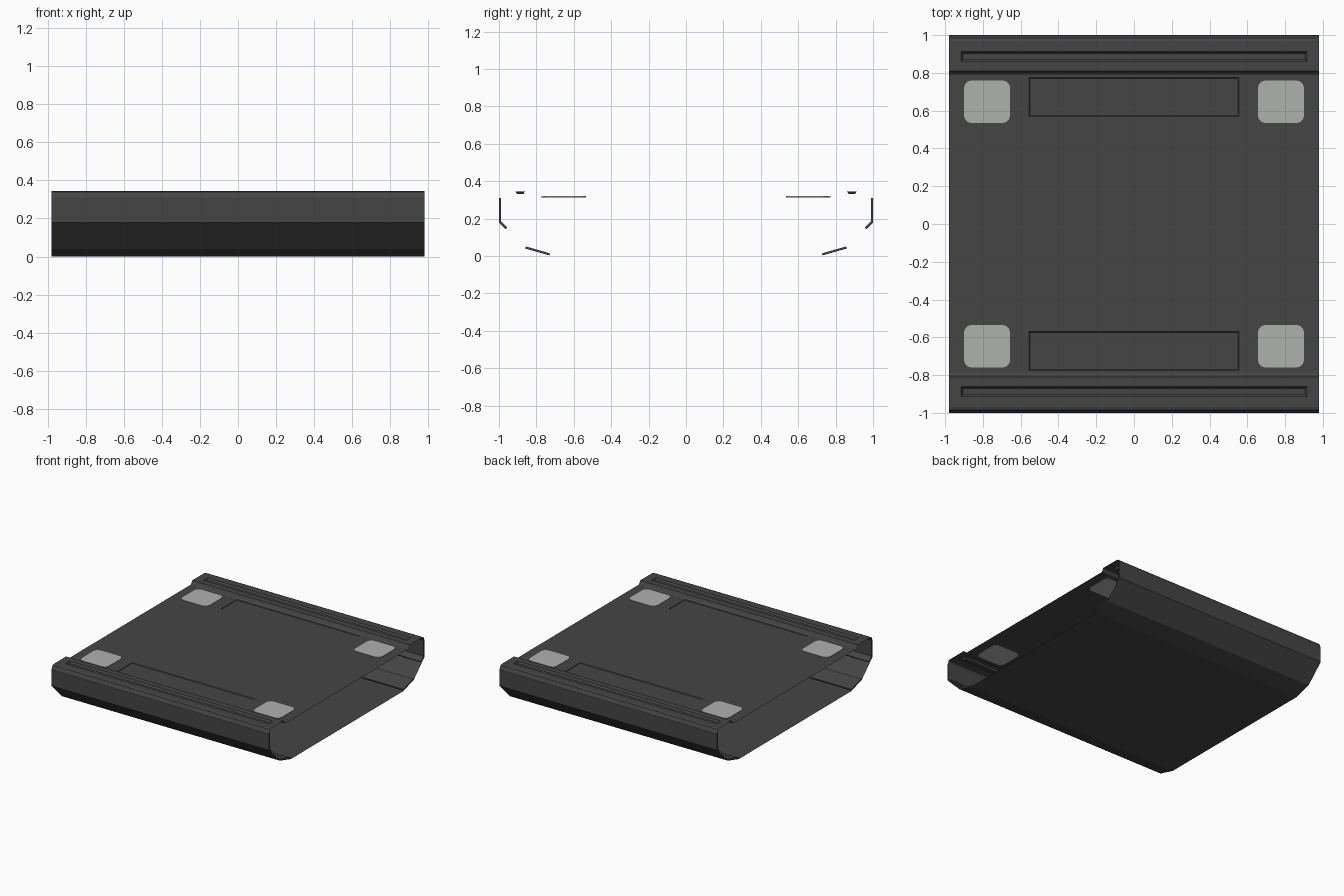
import bpy, bmesh

if "Cube" in bpy.data.objects:
    bpy.data.objects.remove(bpy.data.objects["Cube"])

W = 0.98  # half width; every profile runs the full width


def material(name, rgb):
    m = bpy.data.materials.new(name)
    m.diffuse_color = (*rgb, 1)
    m.use_nodes = True
    m.node_tree.nodes["Principled BSDF"].inputs["Base Color"].default_value = m.diffuse_color
    return m


DARK = material("charcoal", (0.06, 0.06, 0.06))
PALE = material("pale_grey", (0.43, 0.44, 0.43))


def finish(name, bm, mat, mirror_x=False):
    """Turn a bmesh into an object mirrored front to back."""
    me = bpy.data.meshes.new(name)
    bm.to_mesh(me)
    bm.free()
    me.materials.append(mat)
    ob = bpy.data.objects.new(name, me)
    bpy.context.collection.objects.link(ob)
    mod = ob.modifiers.new("mirror", 'MIRROR')
    mod.use_axis = (mirror_x, True, False)
    return ob


def sheet(name, profile):
    """Open sheet swept along x from a (y, z) profile."""
    bm = bmesh.new()
    rows = [[bm.verts.new((x, y, z)) for x in (-W, W)] for y, z in profile]
    for a, b in zip(rows, rows[1:]):
        bm.faces.new((a[0], a[1], b[1], b[0]))
    finish(name, bm, DARK)


def prism(name, outline):
    """Closed bar swept along x from a (y, z) outline."""
    bm = bmesh.new()
    face = bm.faces.new([bm.verts.new((-W, y, z)) for y, z in outline])
    ext = bmesh.ops.extrude_face_region(bm, geom=[face], use_keep_orig=True)
    verts = [g for g in ext["geom"] if isinstance(g, bmesh.types.BMVert)]
    bmesh.ops.translate(bm, verts=verts, vec=(2 * W, 0, 0))
    bmesh.ops.recalc_face_normals(bm, faces=bm.faces)
    finish(name, bm, DARK)


def recessed_sheet(name, y0, y1, z, hole, depth, slope):
    """Flat sheet with a shallow rectangular recess pressed into it."""
    hx, h0, h1 = hole
    bm = bmesh.new()

    def ring(x, a, b, h):
        return [bm.verts.new(p) for p in ((-x, a, h), (x, a, h), (x, b, h), (-x, b, h))]

    rings = [ring(W, y0, y1, z), ring(hx, h0, h1, z),
             ring(hx - slope, h0 + slope, h1 - slope, z - depth)]
    for a, b in zip(rings, rings[1:]):
        for i in range(4):
            j = (i + 1) % 4
            bm.faces.new((a[i], a[j], b[j], b[i]))
    bm.faces.new(rings[2])
    finish(name, bm, DARK)


# Main deck with label recesses, and the raised rails with long slots
recessed_sheet("deck", 0, 0.79, 0.317, (0.555, 0.57, 0.775), 0.004, 0.004)
recessed_sheet("rail_top", 0.81, 0.968, 0.345, (0.915, 0.86, 0.913), 0.014, 0.01)
sheet("rail_inner_step", [(0.79, 0.317), (0.798, 0.322), (0.81, 0.345)])
sheet("rail_outer_slope", [(0.968, 0.345), (0.984, 0.34), (0.998, 0.31)])

# Outer wall, lower slope, bottom flange and floor
prism("outer_wall", [(1.0, 0.31), (1.0, 0.178), (0.965, 0.143),
                     (0.956, 0.152), (0.988, 0.184), (0.988, 0.31)])
sheet("lower_slope", [(0.965, 0.143), (0.86, 0.04)])
prism("bottom_flange", [(0.73, 0.003), (0.86, 0.04), (0.856, 0.051), (0.727, 0.014)])
sheet("floor", [(0.73, 0.003), (0.72, 0.0), (0, 0.0)])

# Pale corner pads set through the deck, visible from both sides
bm = bmesh.new()
bmesh.ops.create_cube(bm, size=1)
for v in bm.verts:
    v.co = (0.778 + v.co.x * 0.244, 0.647 + v.co.y * 0.226, 0.317 + v.co.z * 0.006)
corners = [e for e in bm.edges if abs(e.verts[0].co.z - e.verts[1].co.z) > 0.001]
bmesh.ops.bevel(bm, geom=corners, offset=0.04, segments=3, profile=0.5, affect='EDGES')
finish("corner_pad", bm, PALE, mirror_x=True)
